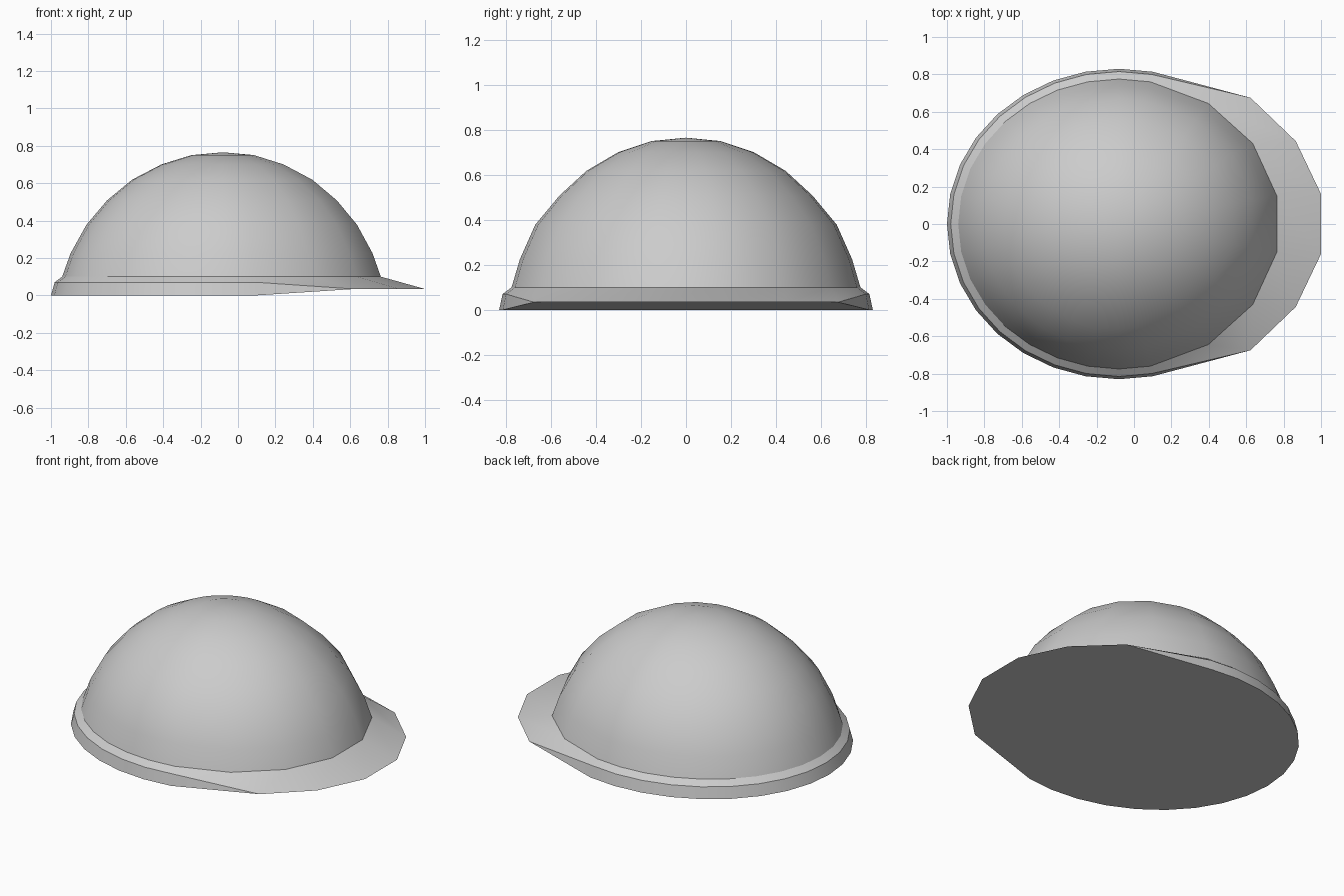
import bpy, bmesh
from math import sin, cos, radians

if "Cube" in bpy.data.objects:
    bpy.data.objects.remove(bpy.data.objects["Cube"])

CX = -0.08

# Azimuths: coarse 22.5 degree steps at the front, fine 11.25 degree steps at the back
half = [11.25, 33.75, 56.25] + [78.75 + 11.25 * k for k in range(10)]
angles = half + [-a for a in reversed(half[:-1])]
BRIM = {11.25: (1.0, 0.16), 33.75: (0.865, 0.443), 56.25: (0.623, 0.675)}


def ellipse(a, rx, ry, z):
    a = radians(a)
    return (CX + rx * cos(a), ry * sin(a), z)


def rim(a, rx, ry, z):
    # Rear rim follows an ellipse; the front stretches into the thin visor edge
    if abs(a) in BRIM:
        x, y = BRIM[abs(a)]
        return (x, y if a > 0 else -y, 0.034)
    return ellipse(a, rx, ry, z)


bm = bmesh.new()

# Rings from the rim bottom up through the dome
rings = [[bm.verts.new(rim(a, 0.92, 0.83, 0.0)) for a in angles],
         [bm.verts.new(rim(a, 0.90, 0.815, 0.07)) for a in angles]]
dome = [(0.86, 0.775, 0.10), (0.815, 0.738, 0.225), (0.73, 0.67, 0.378),
        (0.62, 0.562, 0.508), (0.487, 0.442, 0.618), (0.33, 0.302, 0.70),
        (0.168, 0.153, 0.75)]
for rx, ry, z in dome:
    rings.append([bm.verts.new(ellipse(a, rx, ry, z)) for a in angles])

n = len(angles)
for low, high in zip(rings, rings[1:]):
    for i in range(n):
        j = (i + 1) % n
        bm.faces.new((low[i], low[j], high[j], high[i]))

# Crown
pole = bm.verts.new((CX, 0, 0.765))
for i in range(n):
    bm.faces.new((rings[-1][i], rings[-1][(i + 1) % n], pole))

# Underside, closed with strips running across the hat
base = rings[0]
for i in range(len(half) - 1):
    strip = [base[i], base[i + 1], base[(n - 2 - i) % n], base[n - 1 - i]]
    bm.faces.new(list(dict.fromkeys(strip)))

# The two rim rings meet along the visor edge
bmesh.ops.remove_doubles(bm, verts=bm.verts, dist=0.0005)
bmesh.ops.recalc_face_normals(bm, faces=bm.faces)

mesh = bpy.data.meshes.new("hard_hat_shell")
bm.to_mesh(mesh)
bm.free()
hat = bpy.data.objects.new("hard_hat_shell", mesh)
bpy.context.collection.objects.link(hat)
bpy.context.view_layer.objects.active = hat
hat.select_set(True)
bpy.ops.object.shade_smooth_by_angle(angle=radians(25))
